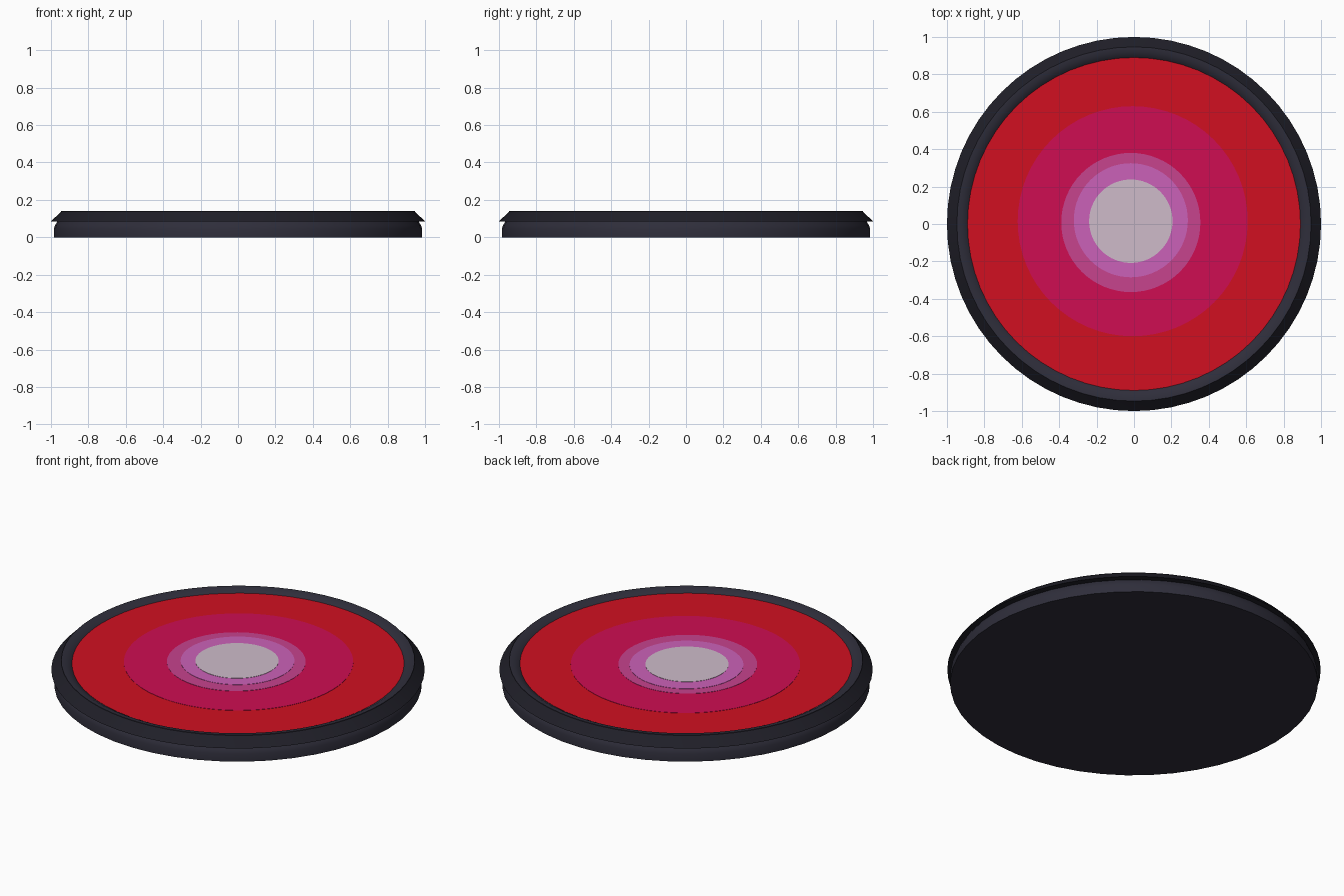
import bpy, bmesh, math

if "Cube" in bpy.data.objects:
    bpy.data.objects.remove(bpy.data.objects["Cube"])


def material(name, rgb):
    m = bpy.data.materials.new(name)
    m.diffuse_color = (*rgb, 1)
    m.use_nodes = True
    m.node_tree.nodes["Principled BSDF"].inputs["Base Color"].default_value = m.diffuse_color
    return m


def finish(bm, name, mat):
    bmesh.ops.recalc_face_normals(bm, faces=bm.faces)
    me = bpy.data.meshes.new(name)
    bm.to_mesh(me)
    bm.free()
    ob = bpy.data.objects.new(name, me)
    bpy.context.collection.objects.link(ob)
    me.materials.append(mat)
    bpy.ops.object.select_all(action='DESELECT')
    ob.select_set(True)
    bpy.context.view_layer.objects.active = ob
    bpy.ops.object.shade_smooth_by_angle(angle=math.radians(35))
    return ob


def lathe(name, profile, mat, sides, closed=False):
    """Spin (radius, z) points round z; open profiles get flat caps."""
    bm = bmesh.new()
    rings = []
    for r, z in profile:
        rings.append([bm.verts.new((r * math.cos(math.tau * i / sides),
                                    r * math.sin(math.tau * i / sides), z))
                      for i in range(sides)])
    pairs = list(zip(rings, rings[1:]))
    if closed:
        pairs.append((rings[-1], rings[0]))
    for a, b in pairs:
        for i in range(sides):
            j = (i + 1) % sides
            bm.faces.new((a[i], a[j], b[j], b[i]))
    if not closed:
        bm.faces.new(rings[0])
        bm.faces.new(rings[-1])
    return finish(bm, name, mat)


def plate(name, x, y, r, z, mat, thick=0.002):
    ob = lathe(name, [(r, -thick), (r, 0)], mat, 64)
    ob.location = (x, y, z)
    return ob


charcoal = material("charcoal", (0.028, 0.027, 0.043))
black = material("soft black", (0.014, 0.0135, 0.021))

# Round base with a softly tapered upper edge
lathe("base", [(0.985, 0), (0.985, 0.045), (0.978, 0.065), (0.962, 0.09),
               (0.95, 0.118)], charcoal, 48)

# Overhanging bevelled flange
lathe("flange", [(0.94, 0.085), (1.0, 0.085), (0.97, 0.114), (0.945, 0.139),
                 (0.94, 0.139)], black, 64, closed=True)

# Inner lip stepping down to the face
lathe("inner_lip", [(0.947, 0.11), (0.947, 0.14), (0.922, 0.139),
                    (0.89, 0.122), (0.88, 0.11)], charcoal, 64, closed=True)

# Painted face: thin, slightly off-centre coloured discs
discs = [
    ("red", 0, 0, 0.89, (0.64, 0.005, 0.015)),
    ("crimson", -0.007, 0.015, 0.615, (0.62, 0.004, 0.085)),
    ("deep pink", -0.017, 0.008, 0.372, (0.57, 0.056, 0.27)),
    ("orchid", -0.017, 0.02, 0.305, (0.60, 0.12, 0.48)),
    ("pale lilac", -0.017, 0.015, 0.223, (0.62, 0.50, 0.59)),
]
for k, (name, x, y, r, rgb) in enumerate(discs):
    plate(name.replace(" ", "_") + "_disc", x, y, r, 0.122 + 0.0015 * k,
          material(name, rgb))
